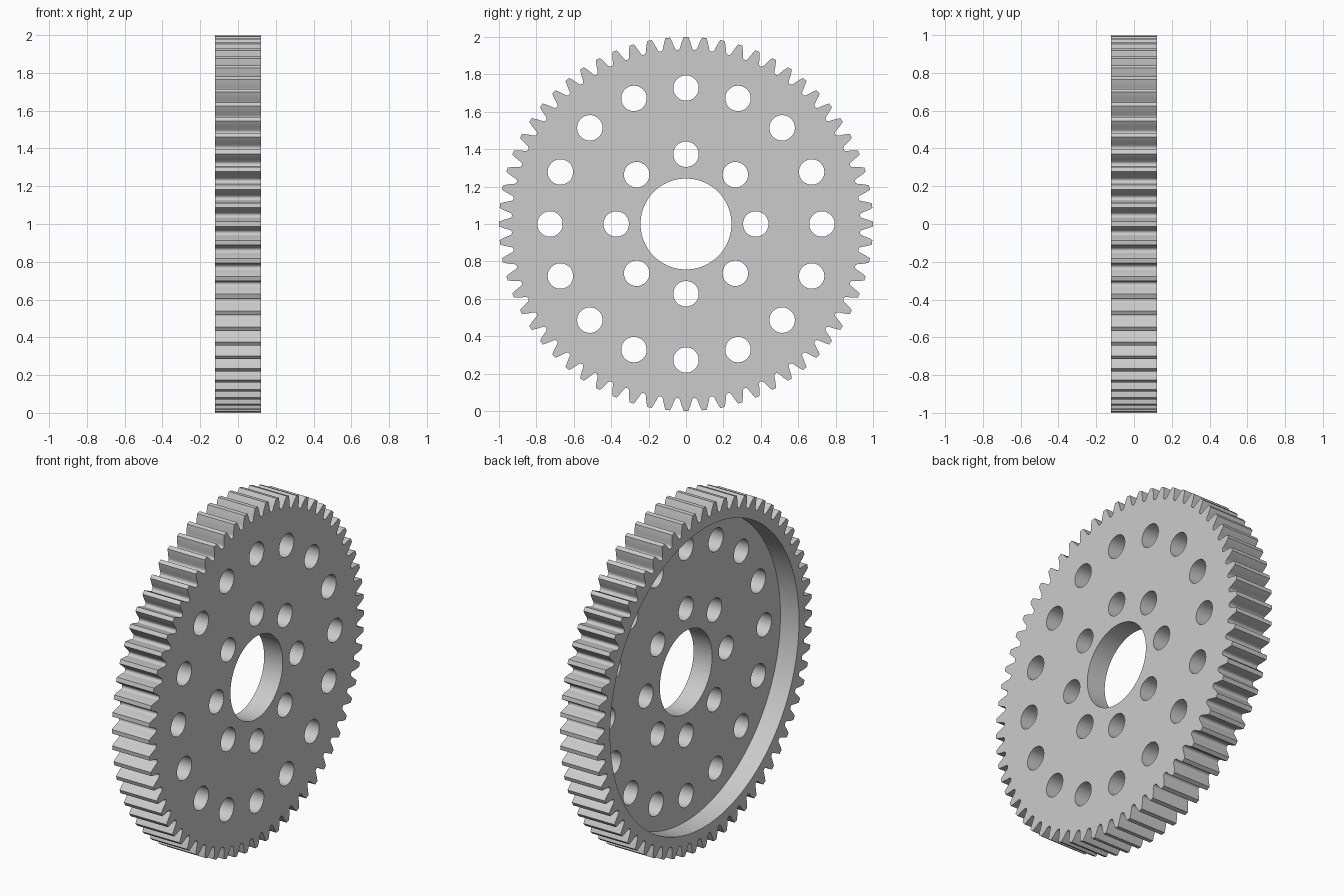
import bpy
import bmesh
import math
from mathutils import Matrix, Vector

cube = bpy.data.objects.get("Cube")
if cube:
    bpy.data.objects.remove(cube, do_unlink=True)

TEETH = 64
HALF = 0.121                      # half the face width
TIP = 1.0
PITCH = TIP * TEETH / (TEETH + 2)
ROOT = TIP * (TEETH - 2.5) / (TEETH + 2)
PRESSURE = math.radians(20)
BASE = PITCH * math.cos(PRESSURE)
CENTRE = Vector((0, 0, 1))

grey = bpy.data.materials.new("light_grey_metal")
grey.use_nodes = True
grey.diffuse_color = (0.6, 0.6, 0.6, 1)
grey.node_tree.nodes["Principled BSDF"].inputs["Base Color"].default_value = (0.6, 0.6, 0.6, 1)


def make_object(name, bm):
    bmesh.ops.recalc_face_normals(bm, faces=bm.faces)
    mesh = bpy.data.meshes.new(name)
    bm.to_mesh(mesh)
    bm.free()
    mesh.materials.append(grey)
    obj = bpy.data.objects.new(name, mesh)
    bpy.context.collection.objects.link(obj)
    return obj


def on_wheel(radius, angle, x=0.0):
    return CENTRE + Vector((x, radius * math.cos(angle), radius * math.sin(angle)))


def involute(angle):
    return math.tan(angle) - angle


def half_tooth(radius):
    """Half the angle a tooth covers at this radius."""
    return math.pi / (2 * TEETH) + involute(PRESSURE) - involute(math.acos(BASE / radius))


def add_drill(bm, position, radius, start, end, sides):
    """Cylinder along x, used for cutting."""
    place = Matrix.Translation(position + Vector(((start + end) / 2, 0, 0)))
    bmesh.ops.create_cone(bm, cap_ends=True, segments=sides, radius1=radius, radius2=radius,
                          depth=end - start, matrix=place @ Matrix.Rotation(math.pi / 2, 4, 'Y'))


# Tooth flank: involute from the tip, then a small fillet into the root
flank = [(r, half_tooth(r)) for r in (TIP, 0.988, 0.975, 0.96, 0.944)]
gap_edge = math.pi / TEETH
last = flank[-1][1]
flank += [(0.937, last + (gap_edge - last) * 0.25), (ROOT + 0.001, last + (gap_edge - last) * 0.6)]

# Toothed blank
bm = bmesh.new()
outline = []
for i in range(TEETH):
    mid = 2 * math.pi * i / TEETH
    outline += [on_wheel(r, mid - a, -HALF) for r, a in reversed(flank)]
    outline += [on_wheel(r, mid + a, -HALF) for r, a in flank]
    outline.append(on_wheel(ROOT, mid + gap_edge, -HALF))
face = bm.faces.new([bm.verts.new(p) for p in outline])
extruded = bmesh.ops.extrude_face_region(bm, geom=[face], use_keep_orig=True)
moved = [g for g in extruded["geom"] if isinstance(g, bmesh.types.BMVert)]
bmesh.ops.translate(bm, verts=moved, vec=(2 * HALF, 0, 0))
gear = make_object("gear_wheel", bm)

# Shallow round recess on one side
bm = bmesh.new()
add_drill(bm, CENTRE, 0.878, -0.3, 0.0, 128)
recess = make_object("recess_cutter", bm)

# Central bore and two rings of bolt holes
bm = bmesh.new()
add_drill(bm, CENTRE, 0.243, -0.3, 0.3, 96)
for count, ring in ((8, 0.373), (16, 0.727)):
    for i in range(count):
        add_drill(bm, on_wheel(ring, 2 * math.pi * i / count), 0.068, -0.3, 0.3, 40)
holes = make_object("hole_cutter", bm)

# Cut the blank
bpy.context.view_layer.objects.active = gear
for cutter in (recess, holes):
    cutter.hide_render = True
    cut = gear.modifiers.new(cutter.name, 'BOOLEAN')
    cut.operation = 'DIFFERENCE'
    cut.solver = 'EXACT'
    cut.object = cutter
    bpy.ops.object.modifier_apply(modifier=cut.name)
for cutter in (recess, holes):
    bpy.data.objects.remove(cutter, do_unlink=True)

# Smooth walls with crisp edges
bpy.ops.object.select_all(action='DESELECT')
gear.select_set(True)
bpy.ops.object.shade_smooth_by_angle(angle=math.radians(30))
